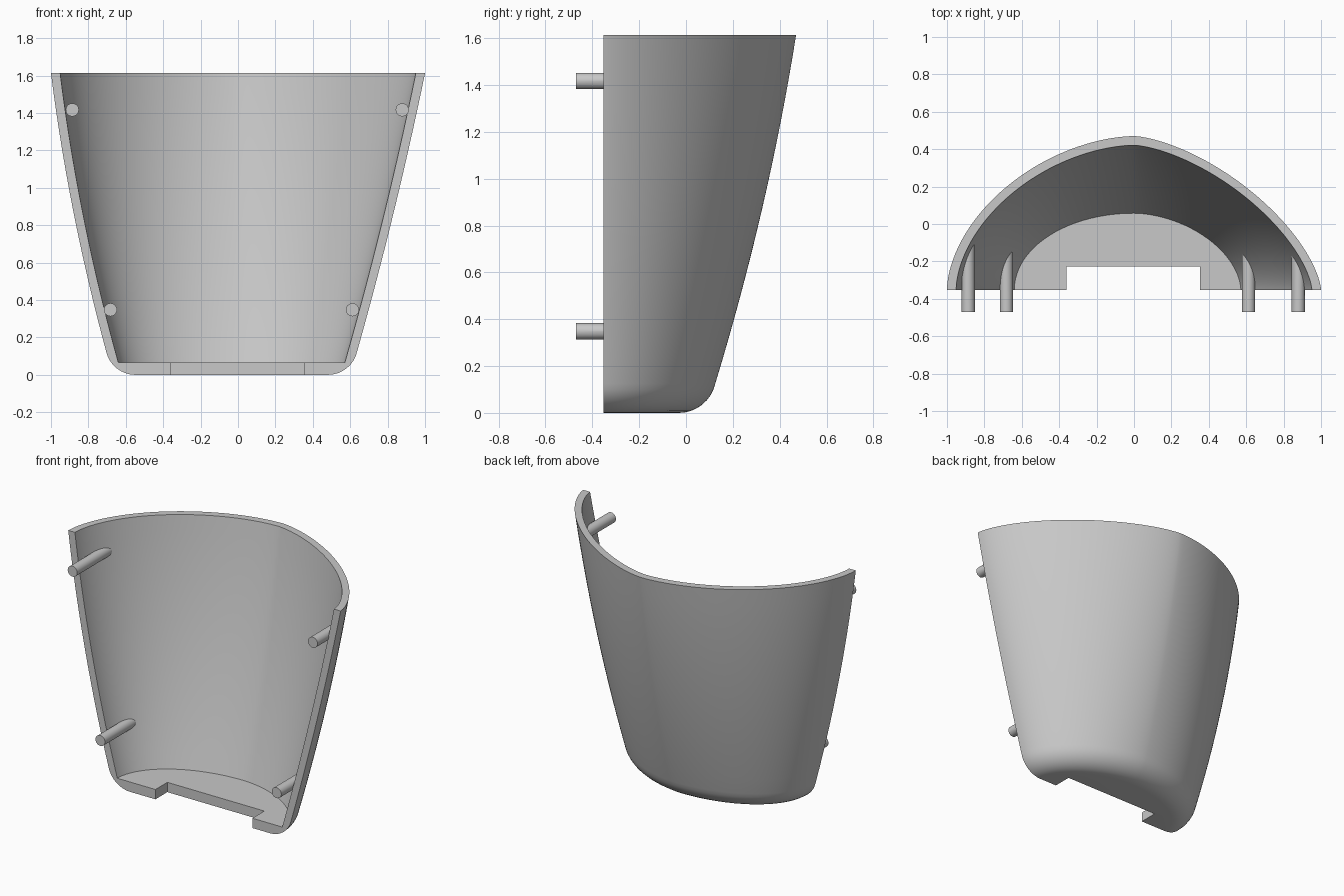
import bpy, bmesh, math

if "Cube" in bpy.data.objects:
    bpy.data.objects.remove(bpy.data.objects["Cube"])

TOP, FLOOR, FRONT = 1.613, 0.065, -0.352
WALL, FILLET, BLEND = 0.049, 0.16, 0.125
SEGS, LEVELS = 80, 14

grey = bpy.data.materials.new("Plain grey")
grey.use_nodes = True
colour = (0.578, 0.578, 0.578, 1)
grey.diffuse_color = colour
grey.node_tree.nodes["Principled BSDF"].inputs["Base Color"].default_value = colour


def section(z, inset, left_side):
    """Half width, depth and roundness of one side of the shell at a height."""
    t = (z - BLEND) / (TOP - BLEND)
    bow = 4 * t * (1 - t)
    if left_side:
        width, power = 0.637 + 0.363 * t + 0.014 * bow, 1.78 - 0.26 * t
    else:
        width, power = 0.705 + 0.295 * t + 0.027 * bow, 2.0 - 0.23 * t
    back = 0.125 + 0.345 * t + 0.027 * bow
    return width - inset, back - FRONT - inset, power


def ring(bm, z, inset, at=None):
    """Half oval of vertices, running from the left edge to the right edge."""
    verts = []
    for i in range(SEGS + 1):
        ang = math.pi * i / SEGS
        c, s = math.cos(ang), max(math.sin(ang), 0)
        a, b, power = section(z if at is None else at, inset, c > 0)
        x = math.copysign(abs(c) ** (2 / power), c) * a
        y = s ** (2 / power) * b if 0 < i < SEGS else 0
        verts.append(bm.verts.new((x, FRONT + y, z)))
    return verts


def wall_y(x, z, inset):
    """Depth at which the wall is met at a given x and z."""
    a, b, power = section(z, inset, x > 0)
    u = min(abs(x) / a, 1)
    return FRONT + b * (1 - u ** power) ** (1 / power)


def finish(bm, name):
    bmesh.ops.recalc_face_normals(bm, faces=bm.faces)
    mesh = bpy.data.meshes.new(name)
    bm.to_mesh(mesh)
    bm.free()
    mesh.materials.append(grey)
    obj = bpy.data.objects.new(name, mesh)
    bpy.context.collection.objects.link(obj)
    bpy.ops.object.select_all(action="DESELECT")
    obj.select_set(True)
    bpy.context.view_layer.objects.active = obj
    bpy.ops.object.shade_smooth_by_angle(angle=math.radians(30))


# Half shell: rounded bottom edge, bowed wall, inner wall and flat floor
bm = bmesh.new()
outer, inner = [], []
start = math.asin(1 - BLEND / FILLET)
for i in range(8):
    u = math.pi / 2 + (start - math.pi / 2) * i / 8
    outer.append(ring(bm, FILLET * (1 - math.sin(u)),
                      FILLET * (math.cos(start) - math.cos(u)), BLEND))
for i in range(LEVELS + 1):
    outer.append(ring(bm, BLEND + (TOP - BLEND) * i / LEVELS, 0))
    inner.append(ring(bm, FLOOR + (TOP - FLOOR) * i / LEVELS, WALL))
strips = list(zip(outer, outer[1:])) + list(zip(inner, inner[1:]))
strips.append((outer[-1], inner[-1]))
for low, high in strips:
    for i in range(SEGS):
        bm.faces.new((low[i], low[i + 1], high[i + 1], high[i]))

# Notch in the front of the floor
outline = ((-0.36, FRONT), (-0.36, -0.227), (0.352, -0.227), (0.352, FRONT))
under = [bm.verts.new((x, y, 0)) for x, y in outline]
over = [bm.verts.new((x, y, FLOOR)) for x, y in outline]
bm.faces.new(outer[0] + under)
bm.faces.new(inner[0] + over)
for i in range(3):
    bm.faces.new((under[i], under[i + 1], over[i + 1], over[i]))

# Flat front edges on both sides
for side, corner in ((0, 3), (-1, 0)):
    edge = [r[side] for r in outer] + [r[side] for r in reversed(inner)]
    bm.faces.new(edge + [over[corner], under[corner]])
finish(bm, "half_shell")


# Locating pins that run back into the wall
def pin(name, x, z, radius=0.035, sides=32):
    bm = bmesh.new()
    front, back = [], []
    for i in range(sides):
        ang = 2 * math.pi * i / sides
        px, pz = x + radius * math.cos(ang), z + radius * math.sin(ang)
        front.append(bm.verts.new((px, -0.47, pz)))
        end = (wall_y(px, pz, WALL) + wall_y(px, pz, 0)) / 2
        back.append(bm.verts.new((px, end, pz)))
    for i in range(sides):
        j = (i + 1) % sides
        bm.faces.new((front[i], front[j], back[j], back[i]))
    bm.faces.new(front)
    bm.faces.new(back)
    finish(bm, name)


pin("upper_left_pin", 0.878, 1.417)
pin("upper_right_pin", -0.886, 1.417)
pin("lower_left_pin", 0.612, 0.348)
pin("lower_right_pin", -0.682, 0.348)
